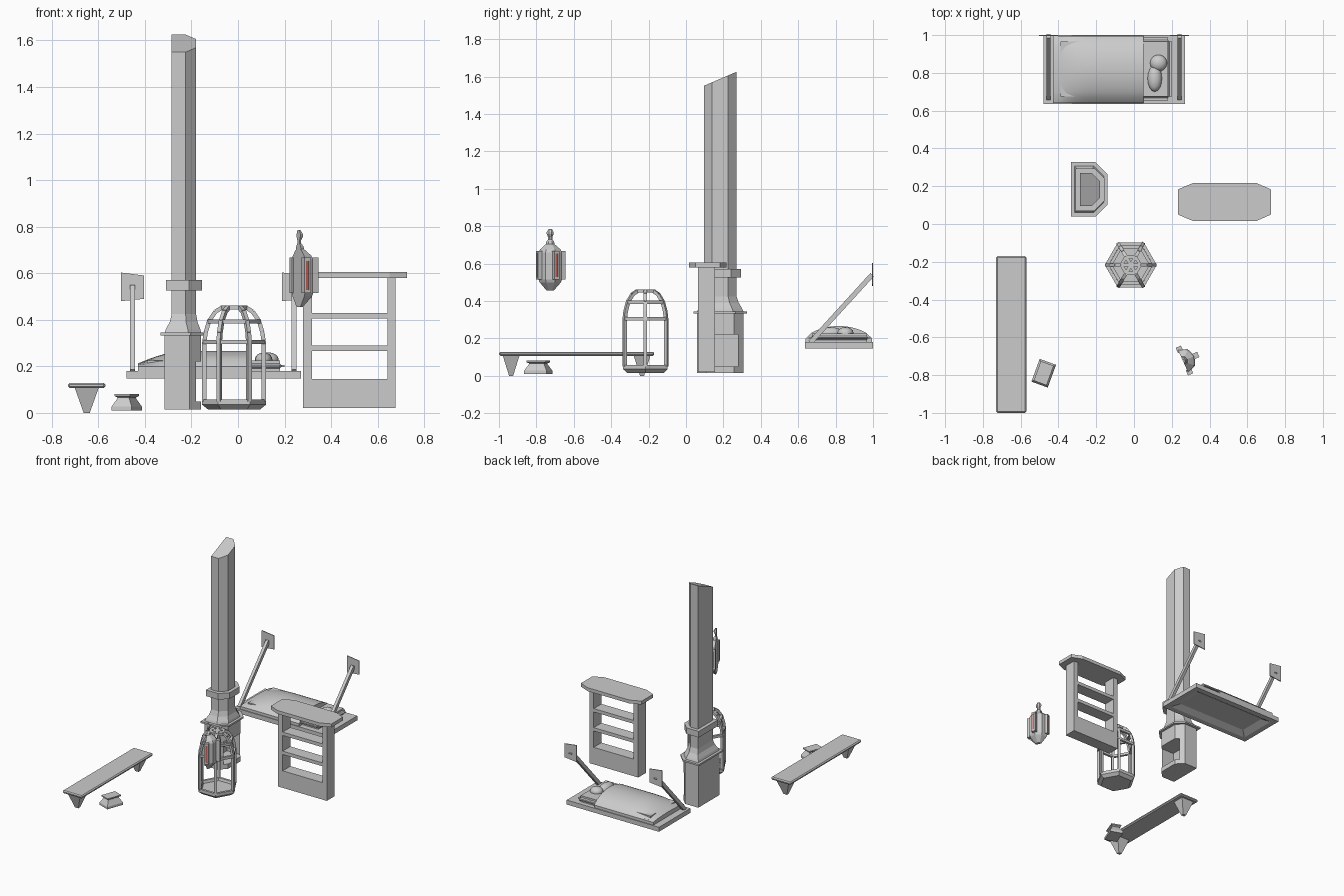
import bpy, bmesh, math
from mathutils import Vector, Matrix

if "Cube" in bpy.data.objects:
    bpy.data.objects.remove(bpy.data.objects["Cube"])


def finish(name, bm, smooth=None, color=None):
    bmesh.ops.recalc_face_normals(bm, faces=bm.faces)
    me = bpy.data.meshes.new(name)
    bm.to_mesh(me)
    bm.free()
    ob = bpy.data.objects.new(name, me)
    bpy.context.collection.objects.link(ob)
    if color:
        m = bpy.data.materials.new(name)
        m.diffuse_color = color
        m.use_nodes = True
        m.node_tree.nodes["Principled BSDF"].inputs["Base Color"].default_value = m.diffuse_color
        me.materials.append(m)
    if smooth:
        bpy.ops.object.select_all(action='DESELECT')
        ob.select_set(True)
        bpy.context.view_layer.objects.active = ob
        bpy.ops.object.shade_smooth_by_angle(angle=math.radians(smooth))
    return ob


def loft(bm, sections):
    """Skin equal-length point loops and cap both ends."""
    rows = [[bm.verts.new(p) for p in s] for s in sections]
    n = len(rows[0])
    for a, b in zip(rows, rows[1:]):
        for i in range(n):
            j = (i + 1) % n
            bm.faces.new((a[i], a[j], b[j], b[i]))
    bm.faces.new(rows[0])
    bm.faces.new(rows[-1])


def rect(x0, x1, y0, y1, z):
    return [(x0, y0, z), (x1, y0, z), (x1, y1, z), (x0, y1, z)]


def box(bm, x0, x1, y0, y1, z0, z1):
    loft(bm, [rect(x0, x1, y0, y1, z0), rect(x0, x1, y0, y1, z1)])


def bar(bm, p, q, w, h, side):
    """Rectangular bar; w is measured along side."""
    p, q = Vector(p), Vector(q)
    s = Vector(side).normalized()
    t = (q - p).cross(s).normalized()
    c = [s * w / 2 * a + t * h / 2 * b for a, b in ((-1, -1), (1, -1), (1, 1), (-1, 1))]
    loft(bm, [[p + v for v in c], [q + v for v in c]])


# wall shelf with two tapered supports
bm = bmesh.new()
box(bm, -.73, -.57, -1, -.17, .107, .128)
bmesh.ops.bevel(bm, geom=bm.edges[:], offset=.007, segments=1, affect='EDGES')
finish("shelf_board", bm)
for n, y in (("front", -.935), ("back", -.235)):
    bm = bmesh.new()
    loft(bm, [rect(-.663, -.637, y - .011, y + .011, 0), rect(-.702, -.598, y - .045, y + .045, .109)])
    finish(n + "_shelf_support", bm)

# small tapered box with flared lid
bm = bmesh.new()
loft(bm, [rect(-w, w, -d, d, z) for w, d, z in
          ((.046, .064, .01), (.046, .064, .027), (.028, .044, .06), (.026, .042, .066),
           (.036, .055, .073), (.036, .055, .081))])
bmesh.ops.transform(bm, verts=bm.verts, matrix=Matrix.Translation((-.478, -.79, 0)) @ Matrix.Rotation(math.radians(-20), 4, 'Z'))
finish("small_box", bm)


# stove: half-octagon body, ledge, flared hood, collar, slanted flue
def half_oct(x0, x1, y0, y1, c, z):
    return [(x0, y0, z), (x1 - c, y0, z), (x1, y0 + c, z), (x1, y1 - c, z), (x1 - c, y1, z), (x0, y1, z)]


bm = bmesh.new()
loft(bm, [half_oct(-.315, -.158, .06, .307, .05, z) for z in (.015, .335)])
stove = finish("stove_body", bm)
bm = bmesh.new()
box(bm, -.285, 0, .088, .279, .05, .22)
cut = finish("firebox_cutter", bm)
cut.hide_render = True
cut.hide_viewport = True
mod = stove.modifiers.new("firebox", 'BOOLEAN')
mod.operation = 'DIFFERENCE'
mod.object = cut
bm = bmesh.new()
loft(bm, [half_oct(-.333, -.14, .04, .327, .063, z) for z in (.333, .345)])
finish("stove_ledge", bm)
bm = bmesh.new()
loft(bm, [half_oct(-.315, -.158, .06, .307, .055, .344), half_oct(-.31, -.162, .066, .3, .054, .36),
          half_oct(-.293, -.174, .083, .282, .049, .39), half_oct(-.285, -.18, .095, .27, .045, .425),
          half_oct(-.285, -.18, .095, .27, .045, .53)])
finish("stove_hood", bm)
bm = bmesh.new()
loft(bm, [half_oct(-.31, -.155, .07, .295, .055, z) for z in (.525, .57)])
finish("flue_collar", bm)
bm = bmesh.new()
top = [(x, y, 1.55 + (y - .095) * .43) for x, y, _ in half_oct(-.285, -.18, .095, .27, .045, 0)]
loft(bm, [half_oct(-.285, -.18, .095, .27, .045, .53), top])
finish("flue", bm)

# open bookcase
bm = bmesh.new()
box(bm, .28, .677, .065, .155, .02, .145)
for x0, x1 in ((.28, .318), (.642, .677)):
    box(bm, x0, x1, .065, .155, .145, .582)
for z in (.265, .405):
    box(bm, .318, .642, .065, .155, z, z + .025)
finish("bookcase_frame", bm)
bm = bmesh.new()
loft(bm, [[(.31, .017, z), (.65, .017, z), (.726, .05, z), (.726, .183, z), (.65, .216, z),
           (.31, .216, z), (.232, .183, z), (.232, .05, z)] for z in (.58, .605)])
finish("bookcase_top", bm)

# hanging bunk: hollow base, mattress, blanket, pillows
bm = bmesh.new()
loft(bm, [rect(-.39, .18, .72, .92, .17), rect(-.44, .23, .675, .96, .147),
          rect(-.48, .27, .635, 1, .147), rect(-.48, .27, .635, 1, .18)])
finish("bunk_base", bm)
bm = bmesh.new()
box(bm, -.41, .2, .655, .987, .178, .225)
bmesh.ops.bevel(bm, geom=bm.edges[:], offset=.02, segments=3, affect='EDGES')
finish("mattress", bm, 40)
bm = bmesh.new()
secs = []
for i in range(13):
    t = i / 12
    x = -.43 + .48 * t
    rise = .066 * math.sin(min(1, .12 + t * 2) * math.pi / 2)
    arc = []
    for k in range(13):
        v = 1 - k / 6
        arc.append((x, .817 + .177 * v, .2 + rise * (1 - v * v) ** .7))
    secs.append([(x, .64, .178), (x, .994, .178)] + arc)
loft(bm, secs)
finish("blanket", bm, 40)
bm = bmesh.new()
for x, y, sx, sy in ((.13, .852, .045, .044), (.11, .77, .038, .07)):
    bmesh.ops.create_uvsphere(bm, u_segments=16, v_segments=8, radius=1, matrix=Matrix.Translation((x, y, .228)) @ Matrix.Diagonal((sx, sy, .032, 1)))
finish("pillows", bm, 60)

# slanted bunk hangers with wall plates
for n, x in (("left", -.453), ("right", .24)):
    bm = bmesh.new()
    bar(bm, (x, .665, .178), (x, .995, .54), .022, .026, (1, 0, 0))
    finish(n + "_bunk_hanger", bm)
    bm = bmesh.new()
    quad = ((-.05, .48), (.05, .49), (.05, .59), (-.05, .603))
    loft(bm, [[(x + a, y, z) for a, z in quad] for y in (.994, 1)])
    finish(n + "_wall_plate", bm)

# hexagonal cage: pan, posts bending into a crown, hoops
CX, CY = -.017, -.217


def hexpt(i, r, z):
    a = math.radians(60 * i)
    return (CX + r * math.cos(a), CY + r * math.sin(a), z)


bm = bmesh.new()
loft(bm, [[hexpt(i, r, z) for i in range(6)] for r, z in
          ((.112, .015), (.137, .035), (.137, .058), (.118, .058), (.112, .04))])
finish("cage_pan", bm)
bm = bmesh.new()
path = [(.128, .05), (.128, .3), (.122, .345), (.107, .395), (.08, .435), (.05, .453), (0, .453)]
for i in range(6):
    a = math.radians(60 * i)
    for (r0, z0), (r1, z1) in zip(path, path[1:]):
        bar(bm, hexpt(i, r0, z0), hexpt(i, r1, z1), .018, .018, (-math.sin(a), math.cos(a), 0))
finish("cage_posts", bm)
bm = bmesh.new()
for r, z in ((.128, .304), (.108, .393), (.05, .453)):
    for i in range(6):
        bar(bm, hexpt(i, r, z), hexpt(i + 1, r, z), .018, .017, (0, 0, 1))
finish("cage_hoops", bm)

# wall lantern: half-octagon body turned at an angle, finial, three glowing slots
PLACE = Matrix.Translation((.267, -.723, 0)) @ Matrix.Rotation(math.radians(24), 4, 'Z')


def half_lathe(name, prof):
    b = bmesh.new()
    loft(b, [[PLACE @ Vector((r * math.cos(t) - .008, r * math.sin(t), z))
              for t in [math.radians(-90 + 45 * k) for k in range(5)]] for r, z in prof])
    finish(name, b)


half_lathe("lantern_body", ((.02, .455), (.062, .5), (.068, .515), (.068, .66), (.06, .675), (.03, .7), (.02, .705)))
half_lathe("lantern_finial", ((.026, .704), (.022, .718), (.012, .728), (.012, .742), (.02, .757), (.02, .768), (.01, .785)))
frames, glow = bmesh.new(), bmesh.new()
for a in (-90, 0, 90):
    M = PLACE @ Matrix.Rotation(math.radians(a), 4, 'Z')
    part = bmesh.new()
    for y in (-.011, .011):
        box(part, .05, .08, y - .004, y + .004, .515, .667)
    for z in (.515, .653):
        box(part, .05, .08, -.011, .011, z, z + .014)
    bmesh.ops.transform(part, verts=part.verts, matrix=M)
    tmp = bpy.data.meshes.new("tmp")
    part.to_mesh(tmp)
    part.free()
    frames.from_mesh(tmp)
    bpy.data.meshes.remove(tmp)
    strip = [rect(.05, .075, -.007, .007, z) for z in (.529, .653)]
    loft(glow, [[M @ Vector(p) for p in s] for s in strip])
finish("lantern_slot_frames", frames)
finish("lantern_glow", glow, color=(.55, .12, .1, 1))
